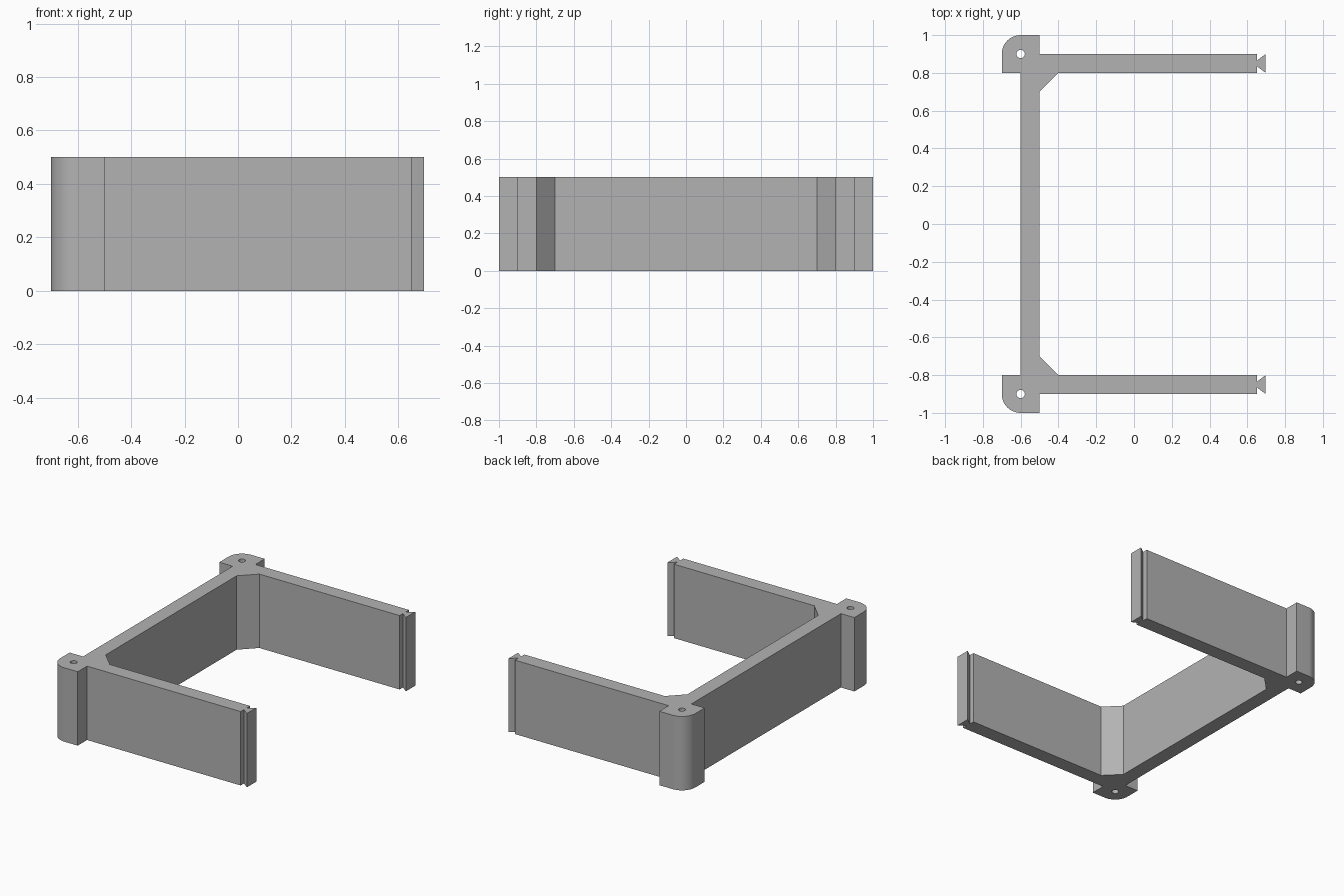
import bpy
import bmesh
from math import sin, cos, pi

HEIGHT = 0.5

if "Cube" in bpy.data.objects:
    bpy.data.objects.remove(bpy.data.objects["Cube"])

grey = bpy.data.materials.new("plain grey")
grey.use_nodes = True
colour = (0.45, 0.45, 0.45, 1)
grey.diffuse_color = colour
grey.node_tree.nodes["Principled BSDF"].inputs["Base Color"].default_value = colour


def prism(name, points, z0, z1):
    """Extrude a closed outline straight up."""
    bm = bmesh.new()
    face = bm.faces.new([bm.verts.new((x, y, z0)) for x, y in points])
    top = bmesh.ops.extrude_face_region(bm, geom=[face])["geom"]
    bmesh.ops.translate(bm, vec=(0, 0, z1 - z0),
                        verts=[v for v in top if isinstance(v, bmesh.types.BMVert)])
    bmesh.ops.recalc_face_normals(bm, faces=bm.faces)
    mesh = bpy.data.meshes.new(name)
    bm.to_mesh(mesh)
    bm.free()
    mesh.materials.append(grey)
    obj = bpy.data.objects.new(name, mesh)
    bpy.context.collection.objects.link(obj)
    return obj


def arc(cx, cy, r, start, end, n):
    return [(cx + r * cos(start + (end - start) * i / n),
             cy + r * sin(start + (end - start) * i / n)) for i in range(n + 1)]


# Back half of the outline: gusset, arm, dovetail, rounded corner post, wall
half = [(-0.5, 0.7), (-0.4, 0.8), (0.65, 0.8), (0.65, 0.835), (0.697, 0.8),
        (0.697, 0.9), (0.65, 0.865), (0.65, 0.9), (-0.5, 0.9), (-0.5, 1.0)]
half += arc(-0.6, 0.9, 0.1, pi / 2, pi, 16)
half += [(-0.7, 0.8), (-0.6, 0.8)]

# Full frame: the same outline mirrored to the front
frame = prism("bracket_frame", half + [(x, -y) for x, y in reversed(half)], 0, HEIGHT)

# Pin holes through both corner posts
for side, y in (("back", 0.9), ("front", -0.9)):
    cutter = prism(side + "_pin_hole_cutter",
                   arc(-0.6, y, 0.022, 0, 2 * pi, 24)[:-1], -0.1, HEIGHT + 0.1)
    cutter.hide_render = True
    cutter.hide_set(True)
    cut = frame.modifiers.new(side + " pin hole", "BOOLEAN")
    cut.operation = "DIFFERENCE"
    cut.solver = "EXACT"
    cut.object = cutter

# Bake the holes so shading can follow the finished edges
bpy.context.view_layer.objects.active = frame
frame.select_set(True)
for name in [m.name for m in frame.modifiers]:
    bpy.ops.object.modifier_apply(modifier=name)
for obj in [o for o in bpy.data.objects if o.name.endswith("_cutter")]:
    bpy.data.objects.remove(obj)
bpy.ops.object.shade_smooth_by_angle(angle=pi / 6)
